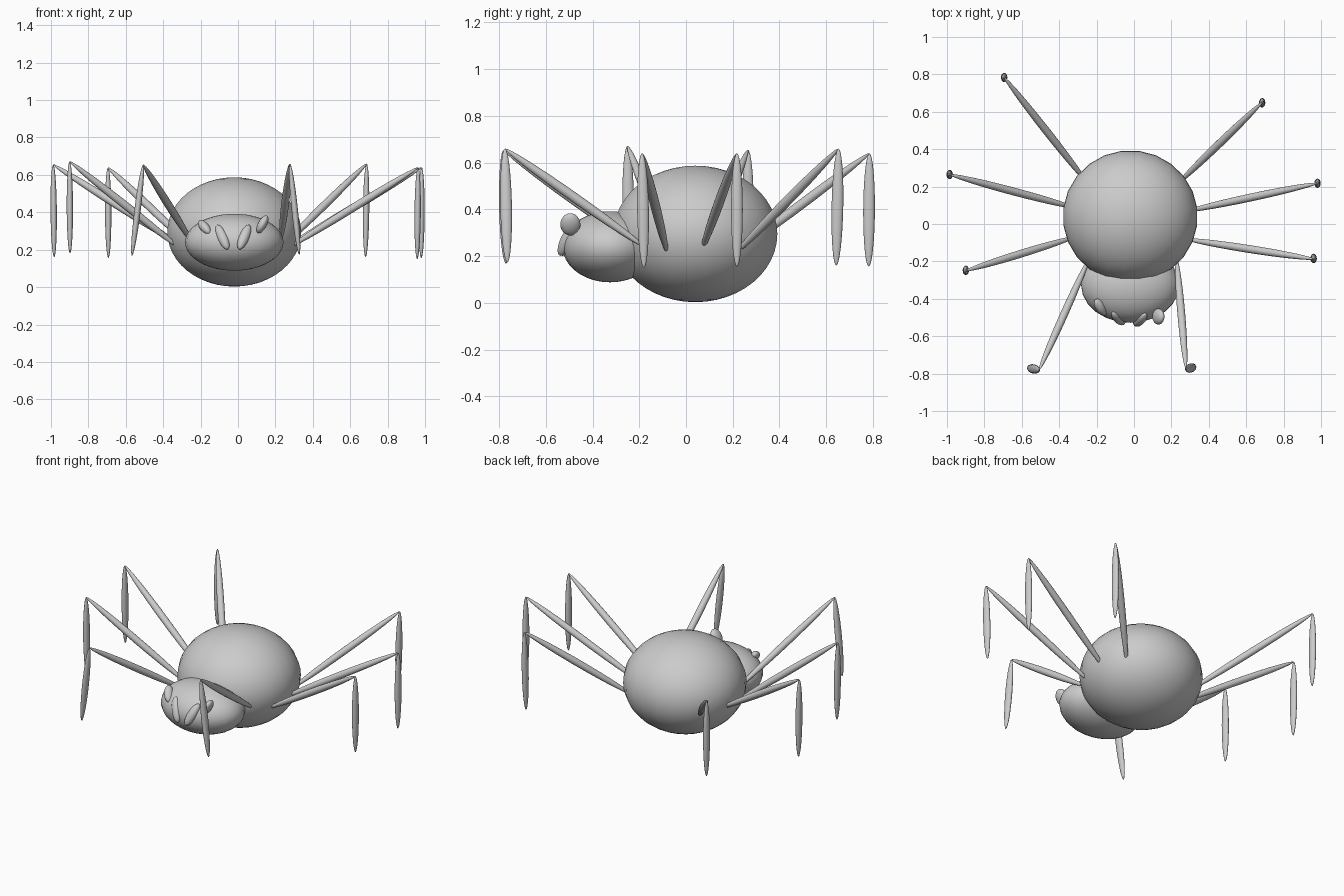
import bpy
from mathutils import Vector, Matrix


def ellipsoid(name, centre, radii, segments=24, rings=16, turn=0.0):
    bpy.ops.mesh.primitive_uv_sphere_add(segments=segments, ring_count=rings, radius=1)
    ob = bpy.context.object
    ob.name = name
    ob.data.transform(Matrix.Rotation(turn, 4, 'Z'))
    ob.data.transform(Matrix.Diagonal((*radii, 1)))
    ob.location = centre
    bpy.ops.object.shade_smooth()
    return ob


def spindle(name, a, b, width, depth):
    """Ellipsoid whose long axis runs from a to b; depth lies towards world y."""
    a, b = Vector(a), Vector(b)
    z = (b - a).normalized()
    x = Vector((0, 1, 0)).cross(z).normalized()
    y = z.cross(x)
    ob = ellipsoid(name, (0, 0, 0), (width, depth, (b - a).length / 2), 16, 16)
    rot = Matrix((x, y, z)).transposed().to_4x4()
    ob.matrix_world = Matrix.Translation((a + b) / 2) @ rot
    return ob


# Body
ellipsoid("abdomen", (-0.02, 0.04, 0.295), (0.361, 0.354, 0.292), 24, 24, 0.1309)
ellipsoid("head", (-0.02, -0.325, 0.24), (0.263, 0.203, 0.152), 24, 24)

# Eyes: top end, bottom end, width, depth
eyes = [
    ((-0.205, -0.405, 0.352), (-0.152, -0.483, 0.288), 0.025, 0.03),
    ((-0.112, -0.472, 0.332), (-0.055, -0.532, 0.203), 0.028, 0.028),
    ((0.060, -0.480, 0.332), (0.006, -0.540, 0.203), 0.028, 0.028),
    ((0.155, -0.495, 0.382), (0.106, -0.495, 0.290), 0.024, 0.043),
]
for i, e in enumerate(eyes):
    spindle(f"eye_{i + 1}", *e)

# Legs: hip at the body surface, knee, foot
legs = {
    "left_back": ((-0.285, 0.265, 0.25), (-0.695, 0.785, 0.64), (-0.693, 0.782, 0.155)),
    "left_mid_back": ((-0.365, 0.10, 0.26), (-0.988, 0.265, 0.655), (-0.983, 0.265, 0.16)),
    "left_mid_front": ((-0.365, -0.085, 0.25), (-0.90, -0.25, 0.672), (-0.898, -0.245, 0.18)),
    "left_front": ((-0.265, -0.24, 0.27), (-0.507, -0.78, 0.655), (-0.567, -0.77, 0.168)),
    "right_back": ((0.27, 0.25, 0.25), (0.688, 0.653, 0.66), (0.682, 0.643, 0.16)),
    "right_mid_back": ((0.335, 0.08, 0.26), (0.982, 0.218, 0.64), (0.980, 0.218, 0.155)),
    "right_mid_front": ((0.335, -0.09, 0.25), (0.963, -0.188, 0.64), (0.958, -0.180, 0.15)),
    "right_front": ((0.232, -0.235, 0.28), (0.278, -0.775, 0.66), (0.328, -0.765, 0.173)),
}
for name, (hip, knee, foot) in legs.items():
    hip, knee = Vector(hip), Vector(knee)
    inner = hip + (hip - knee) * 0.1
    spindle(f"{name}_upper_leg", inner, knee, 0.021, 0.021)
    spindle(f"{name}_lower_leg", knee, foot, 0.017, 0.025)
